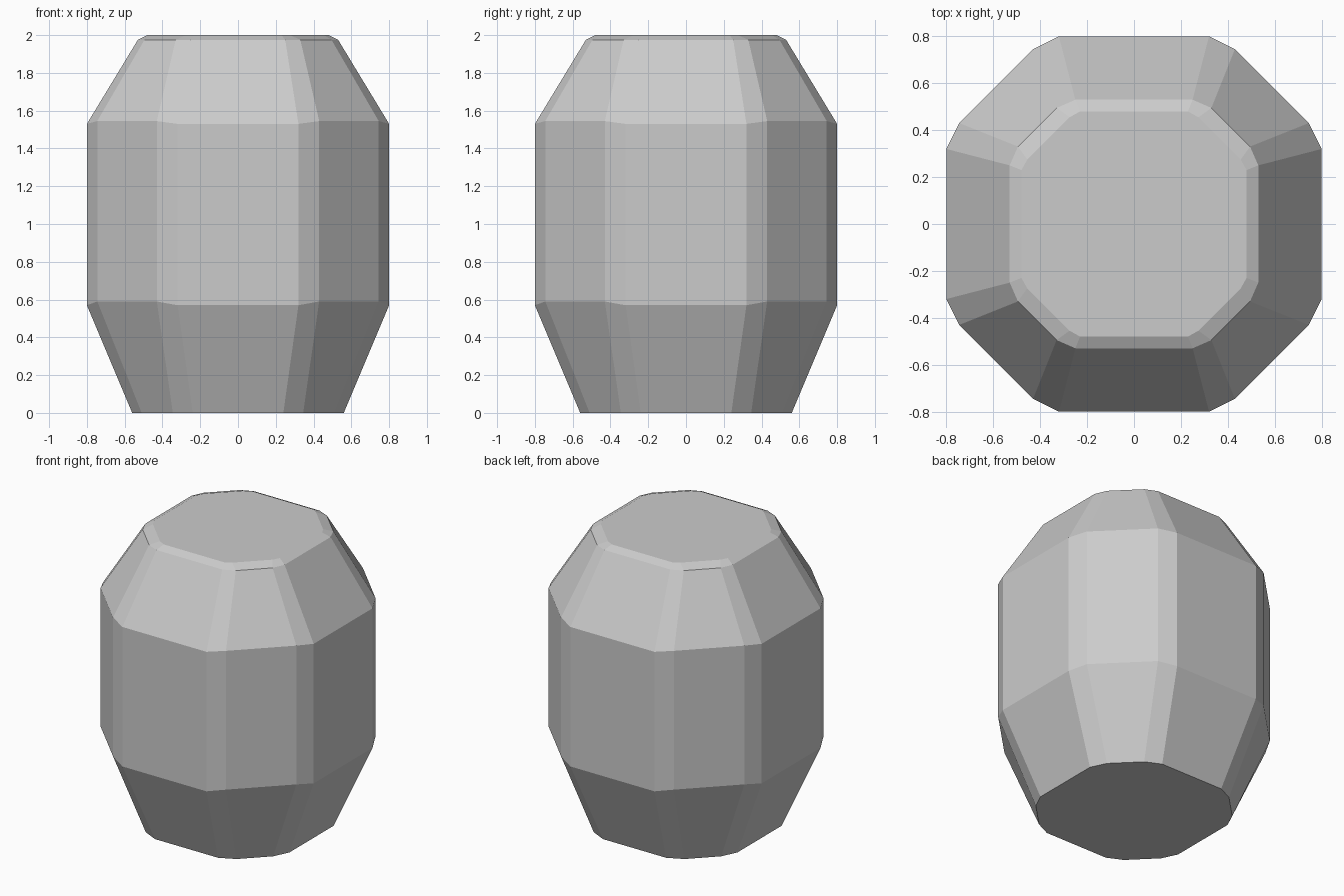
import bpy, bmesh

if "Cube" in bpy.data.objects:
    bpy.data.objects.remove(bpy.data.objects["Cube"])

# Horizontal rings of the chamfered octagon, bottom to top:
# (flat half-width, flat distance, diagonal x, diagonal y, z at flats, z at diagonals)
RINGS = [
    (0.24, 0.56, 0.345, 0.51, 0.00, 0.00),
    (0.32, 0.80, 0.43, 0.745, 0.57, 0.59),
    (0.32, 0.80, 0.43, 0.745, 1.53, 1.545),
    (0.25, 0.53, 0.33, 0.495, 1.975, 1.975),
    (0.23, 0.48, 0.275, 0.455, 2.00, 2.00),
]


def ring_points(a, f, p, q, z_flat, z_diag):
    """Sixteen points, four per quarter turn."""
    quarter = [(f, a, z_flat), (q, p, z_diag), (p, q, z_diag), (a, f, z_flat)]
    points = []
    for _ in range(4):
        points += quarter
        quarter = [(-y, x, z) for x, y, z in quarter]
    return points


# Barrel body: loft the rings and cap both ends
bm = bmesh.new()
loops = [[bm.verts.new(co) for co in ring_points(*r)] for r in RINGS]
for low, high in zip(loops, loops[1:]):
    for i in range(16):
        j = (i + 1) % 16
        bm.faces.new((low[i], low[j], high[j], high[i]))
bm.faces.new(loops[-1])
bm.faces.new(loops[0][::-1])
bmesh.ops.recalc_face_normals(bm, faces=bm.faces)
mesh = bpy.data.meshes.new("barrel_body")
bm.to_mesh(mesh)
bm.free()
bpy.context.collection.objects.link(bpy.data.objects.new("barrel_body", mesh))
